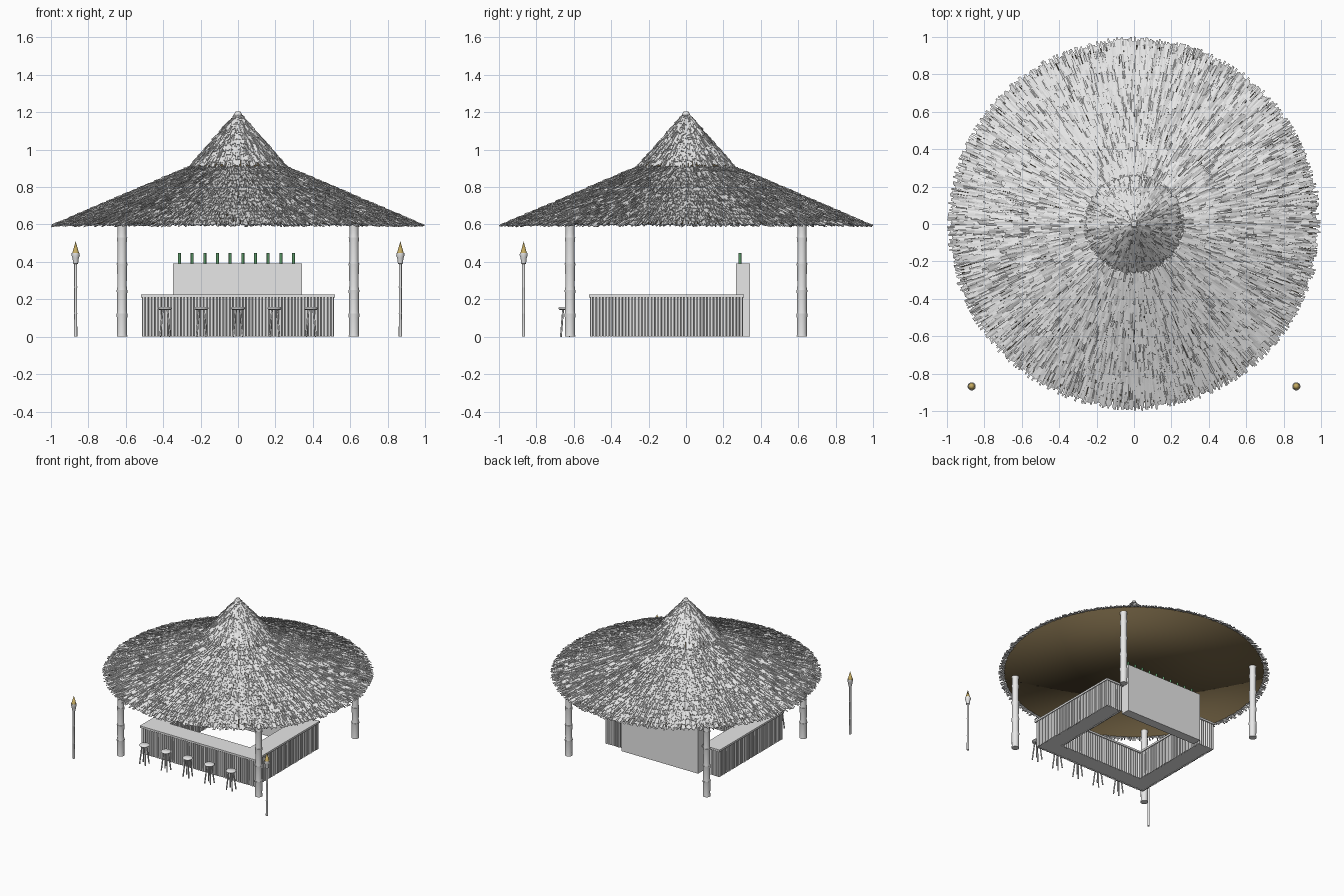
import bpy, bmesh, math, random
from mathutils import Vector, Matrix

random.seed(7)
if "Cube" in bpy.data.objects:
    bpy.data.objects.remove(bpy.data.objects["Cube"])


def material(name, rgb):
    m = bpy.data.materials.new(name)
    m.use_nodes = True
    m.diffuse_color = (*rgb, 1)
    m.node_tree.nodes["Principled BSDF"].inputs["Base Color"].default_value = (*rgb, 1)
    return m


PALE = material("pale grey", (0.8, 0.8, 0.8))
BROWN = material("roof brown", (0.125, 0.09, 0.042))
GOLD = material("flame gold", (0.55, 0.4, 0.12))
GREEN = material("bottle green", (0.1, 0.3, 0.13))


def finish(name, bm, mat, angle=None):
    bmesh.ops.recalc_face_normals(bm, faces=bm.faces)
    me = bpy.data.meshes.new(name)
    bm.to_mesh(me)
    bm.free()
    me.materials.append(mat)
    if angle:
        me.shade_smooth()
        me.set_sharp_from_angle(angle=math.radians(angle))
    ob = bpy.data.objects.new(name, me)
    bpy.context.collection.objects.link(ob)


def lathe(name, profile, mat, loc=(0, 0, 0), n=16, angle=50):
    """Revolve (radius, height) points about a vertical axis."""
    bm = bmesh.new()
    rings = []
    for r, z in profile:
        rings.append([bm.verts.new((loc[0] + r * math.cos(a), loc[1] + r * math.sin(a), loc[2] + z))
                      for a in (2 * math.pi * i / n for i in range(n))])
    for a, b in zip(rings, rings[1:]):
        for i in range(n):
            j = (i + 1) % n
            bm.faces.new((a[i], a[j], b[j], b[i]))
    bmesh.ops.remove_doubles(bm, verts=bm.verts, dist=1e-5)
    finish(name, bm, mat, angle)


def add_box(bm, x0, x1, y0, y1, z0, z1):
    m = Matrix.Translation(((x0 + x1) / 2, (y0 + y1) / 2, (z0 + z1) / 2))
    bmesh.ops.create_cube(bm, size=1, matrix=m @ Matrix.Diagonal((x1 - x0, y1 - y0, z1 - z0, 1)))


def add_rod(bm, a, b, r, n=8):
    a, b = Vector(a), Vector(b)
    rot = (b - a).to_track_quat('Z', 'Y').to_matrix().to_4x4()
    bmesh.ops.create_cone(bm, cap_ends=True, segments=n, radius1=r, radius2=r,
                          depth=(b - a).length, matrix=Matrix.Translation((a + b) / 2) @ rot)


# Roof core with flat ceiling
lathe("roof_core", [(0, 0.603), (0.957, 0.603), (0.24, 0.888), (0, 1.165)], BROWN, n=64, angle=180)


def thatch(name, top, bottom, rows, length, lift):
    """Overlapping rows of thin straw blades on a cone."""
    slope = Vector((bottom[0] - top[0], bottom[1] - top[1]))
    total = slope.length
    d = slope.normalized()
    nrm = Vector((-d.y, d.x))
    bm = bmesh.new()
    quads = ((0, 1, 3, 2), (4, 6, 7, 5), (0, 4, 5, 1), (2, 3, 7, 6), (0, 2, 6, 4), (1, 5, 7, 3))
    for row in range(1, rows + 1):
        s = total * row / rows
        radius = top[0] + d.x * s
        count = max(20, int(2 * math.pi * radius / 0.0085))
        for k in range(count):
            ang = 2 * math.pi * (k + random.uniform(-0.4, 0.4)) / count
            out = Vector((math.cos(ang), math.sin(ang), 0))
            side = Vector((-out.y, out.x, 0))
            end = s + random.uniform(-0.02, 0.01)
            start = max(0, end - length)
            rise = lift * random.uniform(0.1, 1)
            roll = random.uniform(-0.5, 0.5)
            width = random.uniform(0.0075, 0.0105)
            box = []
            for t, h in ((start, -0.004), (end, rise)):
                for w in (-width / 2, width / 2):
                    for thick in (0, -0.004):
                        p = Vector(top) + d * t + nrm * (h - lift + thick + w * roll)
                        box.append(bm.verts.new(out * p.x + side * w + Vector((0, 0, p.y))))
            for q in quads:
                bm.faces.new([box[i] for i in q])
    finish(name, bm, PALE)


thatch("lower_thatch", (0.24, 0.925), (0.993, 0.602), 18, 0.11, 0.011)
thatch("upper_thatch", (0.015, 1.2), (0.268, 0.91), 10, 0.09, 0.008)
lathe("roof_tip", [(0, 1.205), (0.014, 1.203), (0.022, 1.185), (0, 1.18)], PALE, n=12)

# Bamboo posts, each length widening up to a stepped joint
joints = [0, 0.125, 0.25, 0.39, 0.53, 0.606]
post = [(0, 0)]
for i, (a, b) in enumerate(zip(joints, joints[1:])):
    r = 0.0305 - 0.0008 * i
    post += [(r - 0.002, a), (r - 0.004, a + 0.02), (r - 0.003, b - 0.025), (r, b)]
post.append((0, 0.606))
for sx in (-1, 1):
    for sy in (-1, 1):
        lathe("post", post, PALE, (0.62 * sx, 0.62 * sy, 0), 16, 40)

# U-shaped bar: solid core and overhanging top
X, FRONT, BACK, DEEP = 0.505, -0.505, 0.295, 0.13


def u_shape(name, grow, z0, z1):
    bm = bmesh.new()
    inner = X - DEEP - grow
    add_box(bm, -X - grow, X + grow, FRONT - grow, FRONT + DEEP + grow, z0, z1)
    for s in (-1, 1):
        a, b = sorted((s * inner, s * (X + grow)))
        add_box(bm, a, b, FRONT + DEEP + grow, BACK + grow, z0, z1)
    finish(name, bm, PALE)


u_shape("bar_core", -0.004, 0.003, 0.21)
u_shape("bar_top", 0.014, 0.21, 0.225)

# Bamboo cladding along every bar face
bm = bmesh.new()
runs = [((-X, FRONT), (X, FRONT)), ((DEEP - X, FRONT + DEEP), (X - DEEP, FRONT + DEEP))]
for s in (-1, 1):
    runs += [((s * X, FRONT), (s * X, BACK)),
             ((s * (X - DEEP), FRONT + DEEP), (s * (X - DEEP), BACK)),
             ((s * (X - DEEP), BACK), (s * X, BACK))]
for a, b in runs:
    a, b = Vector((*a, 0)), Vector((*b, 0))
    n = round((b - a).length / 0.0175)
    for i in range(n + 1):
        p = a.lerp(b, i / n)
        add_rod(bm, p, p + Vector((0, 0, 0.21)), random.uniform(0.007, 0.0085))
finish("bar_cladding", bm, PALE, 50)

# Back cabinet with a row of bottles
bm = bmesh.new()
add_box(bm, -0.348, 0.342, 0.268, 0.342, 0, 0.39)
finish("back_cabinet", bm, PALE)
for i in range(10):
    lathe("bottle", [(0, 0), (0.008, 0), (0.008, 0.058), (0, 0.058)],
          GREEN, (-0.313 + 0.0678 * i, 0.288, 0.39), 10)

# Stools with splayed legs
for i in range(5):
    x, y = -0.39 + 0.195 * i, -0.645
    lathe("stool_seat", [(0, 0.143), (0.03, 0.143), (0.038, 0.149), (0.038, 0.154),
                         (0.034, 0.158), (0, 0.158)], PALE, (x, y, 0), 20)
    bm = bmesh.new()
    for sx in (-1, 1):
        for sy in (-1, 1):
            add_rod(bm, (x + 0.026 * sx, y + 0.024 * sy, 0),
                    (x + 0.013 * sx, y + 0.012 * sy, 0.146), 0.005)
    finish("stool_legs", bm, PALE, 50)

# Torches
for s in (-1, 1):
    loc = (0.868 * s, -0.868, 0)
    lathe("torch_pole", [(0, 0), (0.009, 0), (0.008, 0.12), (0.009, 0.125), (0.008, 0.13),
                         (0.008, 0.26), (0.009, 0.265), (0.008, 0.27), (0.008, 0.4), (0, 0.4)],
          PALE, loc, 10)
    lathe("torch_cup", [(0, 0.388), (0.013, 0.39), (0.017, 0.42), (0.022, 0.435),
                        (0.021, 0.447), (0, 0.447)], PALE, loc, 14)
    lathe("flame", [(0, 0.445), (0.018, 0.447), (0, 0.51)], GOLD, loc, 10)
